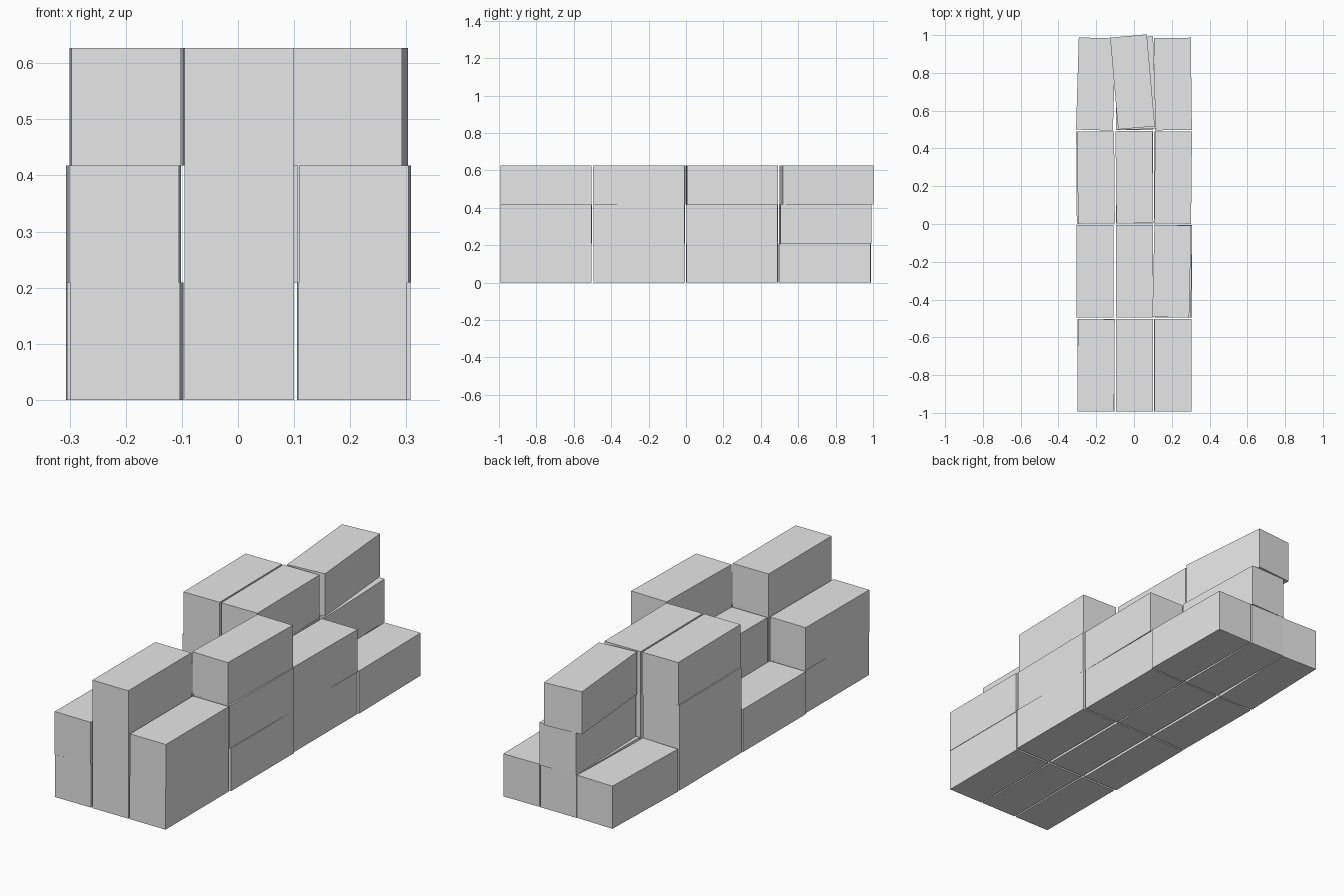
import bpy
from math import radians
from mathutils import Matrix

cube = bpy.data.objects.get("Cube")
if cube:
    bpy.data.objects.remove(cube, do_unlink=True)

# Single plain grey
grey = bpy.data.materials.new("block_grey")
grey.use_nodes = True
colour = (0.8, 0.8, 0.8, 1)
grey.diffuse_color = colour
grey.node_tree.nodes["Principled BSDF"].inputs["Base Color"].default_value = colour

WIDTH, LENGTH, HEIGHT = 0.195, 0.488, 0.209
COLUMNS = {"right": -0.201, "middle": 0.002, "left": 0.204}
ROWS = {"front": -0.748, "mid_front": -0.25, "mid_back": 0.246, "back": 0.741}

# Number of blocks stacked at each place, from front to back
STACKS = {"right": (2, 1, 3, 1), "middle": (3, 2, 3, 3), "left": (2, 3, 2, 1)}

# Small hand-laid shifts: (x, y, turn in degrees)
SHIFTS = {
    ("right", "front", 1): (0, 0, -0.4),
    ("right", "front", 2): (-0.007, 0.002, -2.2),
    ("right", "mid_front", 0): (-0.006, 0, 0),
    ("right", "mid_back", 0): (-0.006, 0, 0.4),
    ("right", "mid_back", 1): (-0.006, 0, 0.4),
    ("right", "mid_back", 2): (0, 0, 0.5),
    ("right", "back", 0): (-0.001, 0, -1.7),
    ("middle", "mid_back", 2): (0, 0.002, 0.6),
    ("middle", "back", 1): (0.01, 0.004, 2),
    ("middle", "back", 2): (-0.01, 0.011, 5),
    ("left", "front", 1): (0.002, 0, 0),
    ("left", "mid_front", 0): (0.006, 0, 0),
    ("left", "mid_front", 1): (0.003, 0, -0.8),
    ("left", "mid_front", 2): (-0.004, 0, -1.3),
    ("left", "mid_back", 1): (0.003, 0, -0.6),
    ("left", "back", 0): (0.002, 0, 0.7),
}


def add_block(column, row, level):
    dx, dy, turn = SHIFTS.get((column, row, level), (0, 0, 0))
    bpy.ops.mesh.primitive_cube_add(size=1)
    block = bpy.context.object
    block.name = f"block_{column}_{row}_level_{level + 1}"
    place = (COLUMNS[column] + dx, ROWS[row] + dy, (level + 0.5) * HEIGHT)
    block.matrix_world = (Matrix.Translation(place)
                          @ Matrix.Rotation(radians(turn), 4, "Z")
                          @ Matrix.Diagonal((WIDTH, LENGTH, HEIGHT, 1)))
    block.data.materials.append(grey)


# Lay the stacks
for column, counts in STACKS.items():
    for row, count in zip(ROWS, counts):
        for level in range(count):
            add_block(column, row, level)
